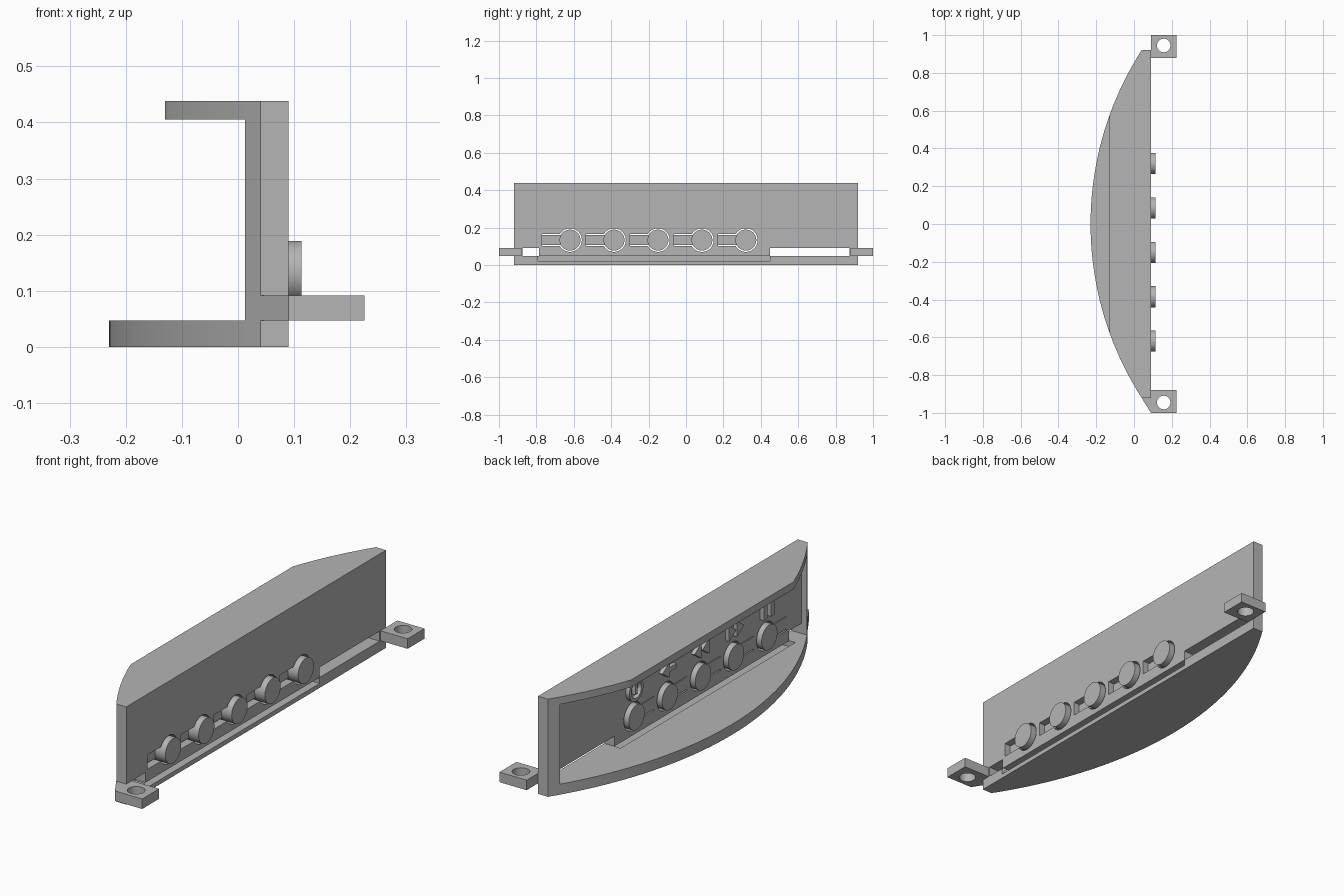
import bpy, bmesh, math
from mathutils import Vector

cube = bpy.data.objects.get("Cube")
if cube:
    bpy.data.objects.remove(cube, do_unlink=True)

grey = bpy.data.materials.new("plain grey")
grey.use_nodes = True
tone = (0.46, 0.46, 0.46, 1)
grey.diffuse_color = tone
grey.node_tree.nodes["Principled BSDF"].inputs["Base Color"].default_value = tone
parts = []


def prism(name, pts, axis, lo, hi, keep=True):
    """Extrude a flat outline: (x, y) along z, or (y, z) along x."""
    bm = bmesh.new()
    place = (lambda a, b, h: (a, b, h)) if axis == "z" else (lambda a, b, h: (h, a, b))
    face = bm.faces.new([bm.verts.new(place(a, b, lo)) for a, b in pts])
    out = bmesh.ops.extrude_face_region(bm, geom=[face])
    moved = [v for v in out["geom"] if isinstance(v, bmesh.types.BMVert)]
    step = Vector(place(0, 0, hi - lo))
    bmesh.ops.translate(bm, verts=moved, vec=step)
    bmesh.ops.recalc_face_normals(bm, faces=bm.faces)
    mesh = bpy.data.meshes.new(name)
    bm.to_mesh(mesh)
    bm.free()
    ob = bpy.data.objects.new(name, mesh)
    bpy.context.collection.objects.link(ob)
    mesh.materials.append(grey)
    if keep:
        parts.append(ob)
    return ob


def rect(a0, a1, b0, b1):
    return [(a0, b0), (a1, b0), (a1, b1), (a0, b1)]


def circle(a, b, r, n=48):
    return [(a + r * math.cos(math.tau * i / n), b + r * math.sin(math.tau * i / n))
            for i in range(n)]


def cut(ob, cutter):
    mod = ob.modifiers.new("cut", "BOOLEAN")
    mod.operation, mod.object, mod.solver = "DIFFERENCE", cutter, "EXACT"
    bpy.context.view_layer.objects.active = ob
    bpy.ops.object.modifier_apply(modifier=mod.name)
    bpy.data.objects.remove(cutter, do_unlink=True)


FRONT, BACK, END, HEIGHT = 0.09, 0.04, 0.92, 0.438
APEX, RADIUS = -0.23, 1.70


def arc_x(y):
    return APEX + RADIUS - math.sqrt(RADIUS ** 2 - y ** 2)


def bow(y0, y1, n):
    return [(arc_x(y0 + (y1 - y0) * i / n), y0 + (y1 - y0) * i / n) for i in range(n + 1)]


# Bowed bottom shelf with a shallow groove at its front
shelf = prism("bottom_shelf", [(FRONT, -END)] + bow(-END, END, 64) + [(FRONT, END)], "z", 0, 0.047)
cut(shelf, prism("groove", rect(0.01, 0.2, -0.79, 0.45), "z", 0.02, 0.1, False))

# Top shelf, its bow cut off straight
flat_y = math.sqrt(RADIUS ** 2 - (RADIUS + APEX + 0.13) ** 2)
prism("top_shelf", [(FRONT, -END)] + bow(-END, -flat_y, 16) + bow(flat_y, END, 16)
      + [(FRONT, END)], "z", 0.405, HEIGHT)

# End posts and mounting lugs
for side, word in ((-1, "right"), (1, "left")):
    prism(word + "_post", [(FRONT, side * 0.875)] + bow(side * 0.875, side * END, 4)
          + [(FRONT, side * END)], "z", 0.047, 0.405)
    outline = rect(FRONT, 0.225, side * 0.88, side)
    if side < 0:
        outline = [(BACK, -0.88), (BACK, -END), (FRONT, -1), (0.225, -1), (0.225, -0.88)]
    lug = prism(word + "_lug", outline, "z", 0.047, 0.092)
    cut(lug, prism("hole", circle(0.157, side * 0.945, 0.036), "z", 0, 0.2, False))

# Front panel with a lower tab
panel = prism("panel", [(-0.88, 0.092), (-0.785, 0.092), (-0.785, 0.047), (0.45, 0.047),
                        (0.45, 0.092), (0.88, 0.092), (0.88, 0.405), (-0.88, 0.405)],
              "x", BACK, FRONT)

# Push buttons on spring tongues
ZB = 0.133
rows = [0.32 - 0.235 * i for i in range(5)]
for i, y in enumerate(rows):
    gap = math.asin(0.032 / 0.063)
    span = math.tau - 2 * gap
    keyhole = [(y - 0.063 * math.cos(gap + span * k / 40), ZB + 0.063 * math.sin(gap + span * k / 40))
               for k in range(41)] + [(y - 0.15, ZB - 0.032), (y - 0.15, ZB + 0.032)]
    cut(panel, prism("keyhole", keyhole, "x", 0, 0.2, False))
    prism(f"button_{i + 1}", circle(y, ZB, 0.056), "x", 0.02, 0.113)
    prism(f"tongue_{i + 1}", rect(y - 0.151, y - 0.045, ZB - 0.026, ZB + 0.028), "x", BACK, 0.062)

# Raised symbols on the inner face
ZI, LOW = 0.255, 0.022


def symbol(name, pts):
    return prism(name, pts, "x", LOW, BACK + 0.002)


def triangle(y, way):
    return [(y + way * 0.03, ZI), (y - way * 0.02, ZI + 0.035), (y - way * 0.02, ZI - 0.035)]


ring = symbol("power_ring", circle(rows[0], ZI, 0.05))
cut(ring, prism("ring_hole", circle(rows[0], ZI, 0.036), "x", 0, 0.2, False))
symbol("power_bar", rect(rows[0] - 0.007, rows[0] + 0.007, ZI - 0.02, ZI + 0.03))
symbol("arrow_head", triangle(rows[1] + 0.02, 1))
symbol("arrow_stem", rect(rows[1] - 0.05, rows[1], ZI - 0.01, ZI + 0.01))
for k in (-1, 1):
    symbol("back_arrow", triangle(rows[2] + k * 0.028, 1))
    symbol("forward_arrow", triangle(rows[3] + k * 0.028, -1))
    symbol("pause_bar", rect(rows[4] + k * 0.025 - 0.012, rows[4] + k * 0.025 + 0.012,
                             ZI - 0.035, ZI + 0.035))

# Smooth the curved walls, keep the edges crisp
bpy.ops.object.select_all(action="DESELECT")
for ob in parts:
    ob.select_set(True)
bpy.context.view_layer.objects.active = parts[0]
bpy.ops.object.shade_smooth_by_angle(angle=math.radians(25))
